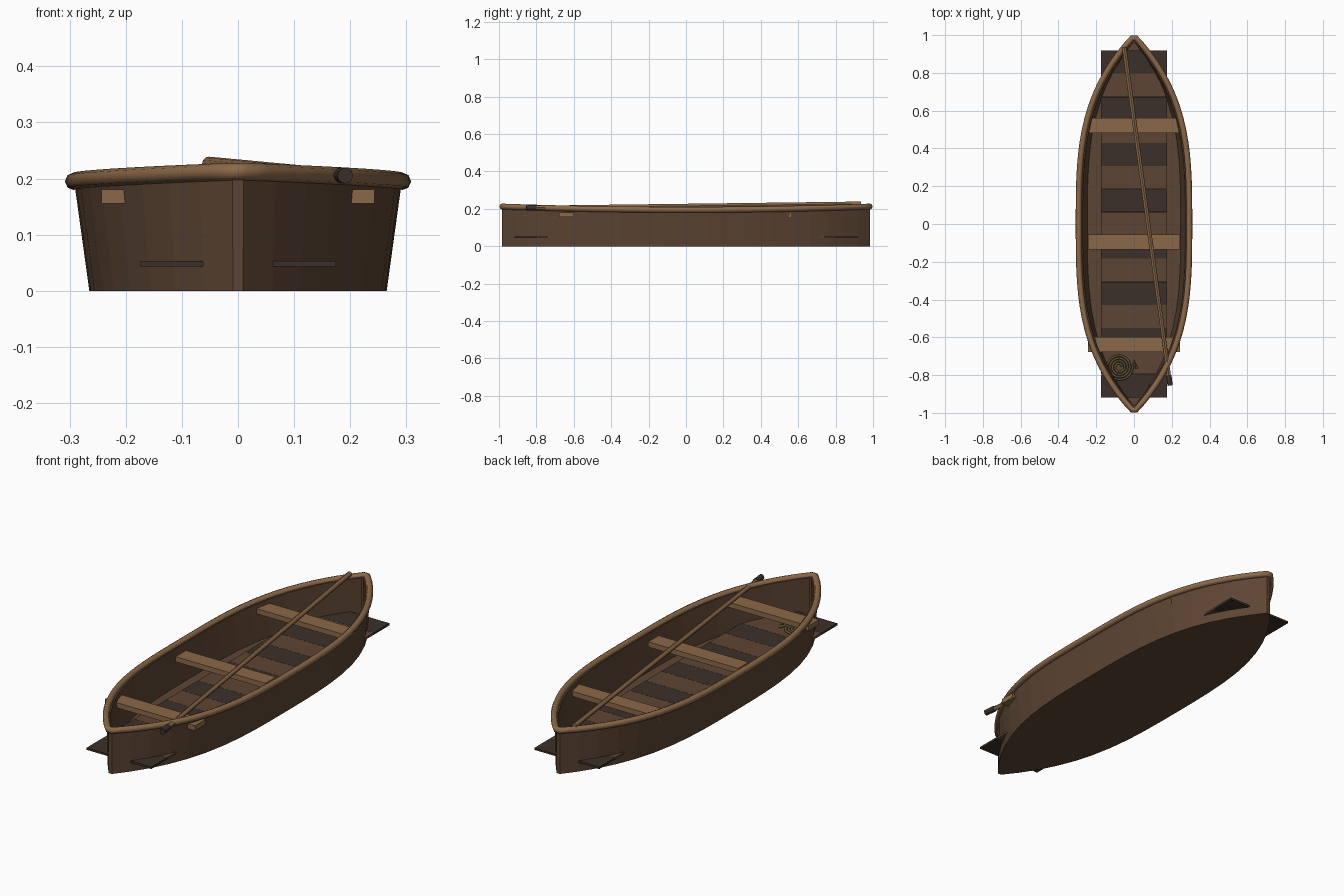
import bpy, bmesh, math
from mathutils import Vector

if "Cube" in bpy.data.objects:
    bpy.data.objects.remove(bpy.data.objects["Cube"])


def material(name, rgb):
    m = bpy.data.materials.new(name)
    m.diffuse_color = (*rgb, 1)
    m.use_nodes = True
    m.node_tree.nodes["Principled BSDF"].inputs["Base Color"].default_value = m.diffuse_color
    return m


HULL = material("hull_wood", (0.11, 0.06, 0.034))
LIGHT = material("light_wood", (0.26, 0.14, 0.065))
DARK = material("dark_wood", (0.045, 0.03, 0.023))
ROPE = material("rope_fibre", (0.12, 0.09, 0.04))


def box(name, center, size, mat):
    bpy.ops.mesh.primitive_cube_add(size=1, location=center)
    o = bpy.context.object
    o.name = name
    o.scale = size
    o.data.materials.append(mat)
    return o


def rod(name, a, b, r1, r2, mat, sides=12):
    a, b = Vector(a), Vector(b)
    bpy.ops.mesh.primitive_cone_add(vertices=sides, radius1=r1, radius2=r2,
                                    depth=(b - a).length, location=(a + b) / 2)
    o = bpy.context.object
    o.name = name
    o.rotation_euler = (b - a).to_track_quat('Z', 'Y').to_euler()
    o.data.materials.append(mat)
    bpy.ops.object.shade_smooth_by_angle()
    return o


def tube(name, points, radius, mat, closed=False):
    c = bpy.data.curves.new(name, 'CURVE')
    c.dimensions = '3D'
    c.bevel_depth = radius
    c.bevel_resolution = 2
    c.use_fill_caps = True
    s = c.splines.new('POLY')
    s.points.add(len(points) - 1)
    for p, co in zip(s.points, points):
        p.co = (*co, 1)
    s.use_cyclic_u = closed
    c.materials.append(mat)
    o = bpy.data.objects.new(name, c)
    bpy.context.collection.objects.link(o)
    return o


def sheer(y):
    return 0.195 + 0.018 * y * y


def outline(width, length, tip, height, n=20):
    """Closed double-ended boat outline at a constant or varying height."""
    side = []
    for i in range(n + 1):
        u = -math.cos(math.pi * i / n) * 0.35 + (2 * i / n - 1) * 0.65
        x = tip + (width - tip) * (1 - abs(u) ** 3.2)
        y = u * length
        side.append((x, y, height(y) if callable(height) else height))
    return side + [(-x, y, z) for x, y, z in reversed(side)]


# Hull shell: outer skin, rim and inner skin with a raised floor
bm = bmesh.new()
loops = [outline(0.265, 0.985, 0.009, 0.0), outline(0.292, 0.985, 0.01, sheer),
         outline(0.272, 0.96, 0.005, sheer), outline(0.247, 0.96, 0.004, 0.03)]
rings = [[bm.verts.new(p) for p in loop] for loop in loops]
for lo, hi in zip(rings, rings[1:]):
    for i in range(len(lo)):
        j = (i + 1) % len(lo)
        bm.faces.new((lo[i], lo[j], hi[j], hi[i]))
bm.faces.new(rings[0][::-1])
bm.faces.new(rings[-1])
bmesh.ops.recalc_face_normals(bm, faces=bm.faces)
me = bpy.data.meshes.new("hull")
bm.to_mesh(me)
bm.free()
me.materials.append(HULL)
bpy.context.collection.objects.link(bpy.data.objects.new("hull", me))

# Rounded gunwale rail around the rim
tube("gunwale", outline(0.293, 0.984, 0.01, sheer, 32), 0.0155, LIGHT, True)

# Floor boards, alternating dark and brown
pitch = 1.837 / 15
for i in range(15):
    y = 0.919 - pitch * (i + 0.5)
    box(f"floor_board_{i}", (0, y, 0.048), (0.35, pitch - 0.001, 0.01),
        HULL if i % 2 else DARK)

# Three seats
for i, y in enumerate((0.522, -0.095, -0.638)):
    box(f"seat_{i}", (0, y, 0.168), (0.486, 0.08, 0.025), LIGHT)

# Pole lying across the boat, with a dark tip
tip, butt, top = (0.191, -0.855, 0.205), (0.184, -0.8, 0.206), (-0.052, 0.935, 0.227)
rod("pole", butt, top, 0.011, 0.012, LIGHT)
rod("pole_tip", tip, butt, 0.014, 0.014, DARK)

# Coiled rope on the floor
coil = []
for i in range(97):
    a = i / 24 * math.tau
    r = 0.016 + 0.0135 * i / 24
    coil.append((-0.078 + r * math.cos(a), -0.757 + r * math.sin(a), 0.061))
coil += [(0.002, -0.725, 0.061), (0.014, -0.765, 0.06)]
tube("rope_coil", coil, 0.006, ROPE)
